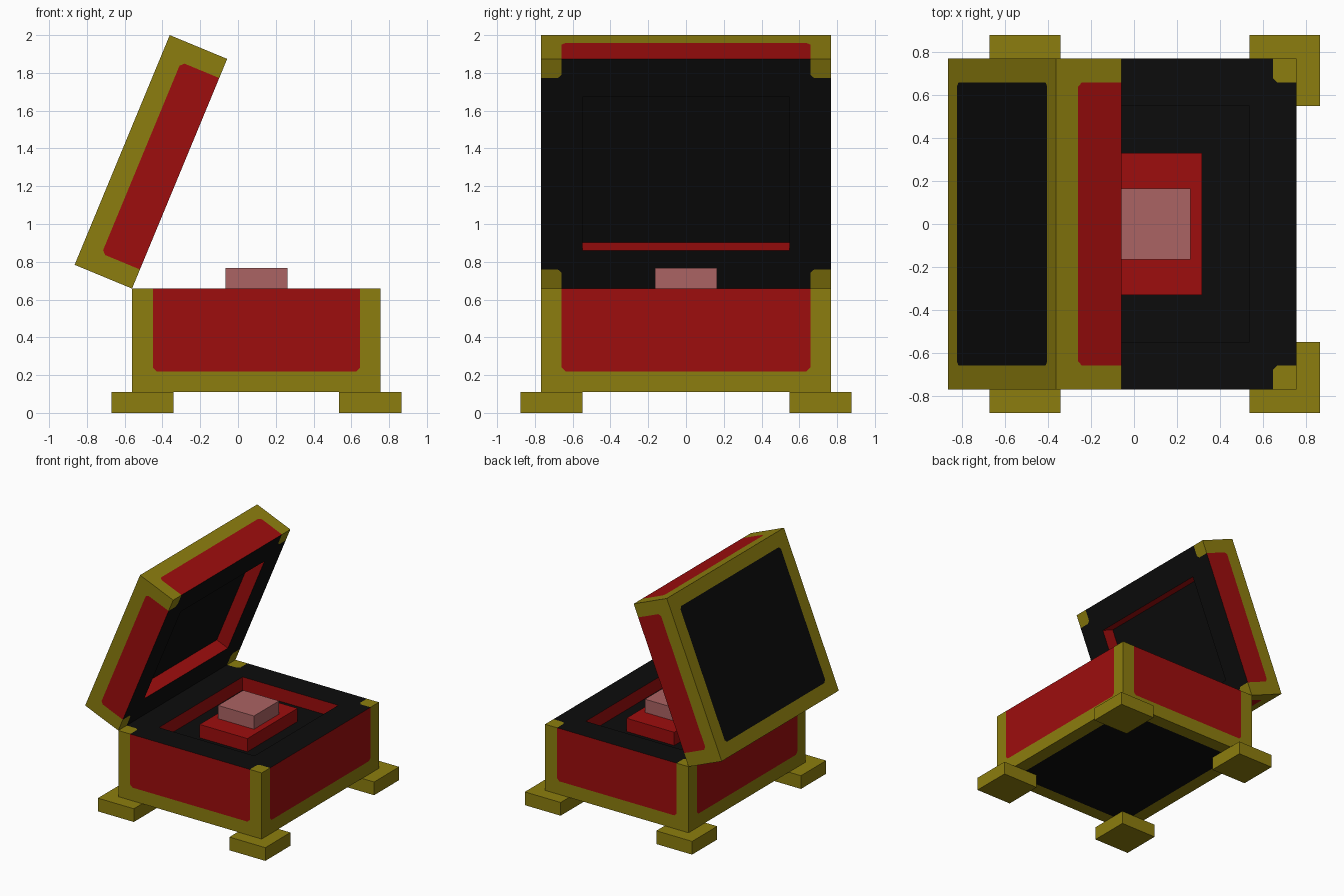
import bpy, bmesh, math
from mathutils import Matrix, Vector

if "Cube" in bpy.data.objects:
    bpy.data.objects.remove(bpy.data.objects["Cube"], do_unlink=True)

U = 0.10968                      # module that every part is a multiple of
HINGE_X, RIM_Z = -0.561, 6 * U   # hinge line of the lid
CX = HINGE_X + 6 * U             # centre of the lower box
TILT = math.radians(112.5)       # opening of the lid


def material(name, rgb):
    m = bpy.data.materials.new(name)
    m.use_nodes = True
    m.diffuse_color = (*rgb, 1)
    m.node_tree.nodes["Principled BSDF"].inputs["Base Color"].default_value = (*rgb, 1)
    return m


gold = material("gold", (0.265, 0.207, 0.0044))
red = material("red", (0.34, 0.004, 0.004))
black = material("black", (0.0037, 0.0037, 0.0037))
pink = material("pink", (0.41, 0.125, 0.125))


def make_object(name, bm, mats):
    mesh = bpy.data.meshes.new(name)
    bm.to_mesh(mesh)
    bm.free()
    for m in mats:
        mesh.materials.append(m)
    ob = bpy.data.objects.new(name, mesh)
    bpy.context.collection.objects.link(ob)
    return ob


def cuboid(sx, sy, sz):
    """Box mesh standing on z = 0."""
    bm = bmesh.new()
    bmesh.ops.create_cube(bm, size=1)
    bmesh.ops.scale(bm, vec=(sx, sy, sz), verts=bm.verts)
    bmesh.ops.translate(bm, vec=(0, 0, sz / 2), verts=bm.verts)
    return bm


def block(name, size, loc, mat):
    ob = make_object(name, cuboid(*size), [mat])
    ob.location = loc
    return ob


def tray(name, h):
    """Open box with gold borders, red side panels and a shallow recess."""
    a, b = 6 * U, 7 * U
    bm = cuboid(2 * a, 2 * b, h)
    # Border lines one module in from the edges
    cuts = [((s * (a - U), 0, 0), (1, 0, 0)) for s in (-1, 1)]
    cuts += [((0, s * (b - U), 0), (0, 1, 0)) for s in (-1, 1)]
    cuts += [((0, 0, U), (0, 0, 1))]
    for co, no in cuts:
        bmesh.ops.bisect_plane(bm, geom=bm.verts[:] + bm.edges[:] + bm.faces[:],
                               plane_co=co, plane_no=no)
    eps = 1e-4

    def on_hull(c):
        return ((abs(c.x) > a - eps) + (abs(c.y) > b - eps)
                + (c.z < eps or c.z > h - eps))

    corners = [v for v in bm.verts if on_hull(v.co) == 1]
    # Recess in the middle of the rim
    mid = [f for f in bm.faces if f.normal.z > 0.9 and f.calc_center_median().xy.length < eps]
    bmesh.ops.inset_individual(bm, faces=mid, thickness=U, use_even_offset=True)
    bmesh.ops.inset_individual(bm, faces=mid, thickness=0, depth=-U)
    # Clipped corners of the panels
    bmesh.ops.bevel(bm, geom=corners, offset=0.02, offset_type='OFFSET',
                    segments=1, profile=0.5, affect='VERTICES')
    bmesh.ops.recalc_face_normals(bm, faces=bm.faces)
    # Colours by direction and distance from the edges: 0 gold, 1 red, 2 black
    for f in bm.faces:
        c, n = f.calc_center_median(), f.normal
        in_x, in_y = abs(c.x) < a - U - eps, abs(c.y) < b - U - eps
        out_x, out_y = abs(c.x) > a - U + eps, abs(c.y) > b - U + eps
        if n.z > 0.9:
            f.material_index = 0 if out_x and out_y else 2
        elif n.z < -0.9:
            f.material_index = 2 if in_x and in_y else 0
        elif on_hull(c) == 0:
            f.material_index = 1
        else:
            inside = in_y if abs(n.x) > 0.5 else in_x
            f.material_index = 1 if inside and c.z > U + eps else 0
    return make_object(name, bm, [gold, red, black])


# Lower box and tilted lid
base = tray("chest_base", 5 * U)
base.location = (CX, 0, U)
lid = tray("chest_lid", 3 * U)
rot = Matrix.Rotation(TILT, 4, 'Y')
lid.matrix_world = Matrix.Translation(
    Vector((HINGE_X, 0, RIM_Z)) - rot @ Vector((6 * U, 0, 3 * U))) @ rot

# Feet
for sx, side in ((-1, "hinge"), (1, "open")):
    for sy, end in ((-1, "front"), (1, "back")):
        block(f"foot_{side}_{end}", (3 * U, 3 * U, U),
              (CX + sx * 5.5 * U, sy * 6.5 * U, 0), gold)

# Cushion and gem in the recess
block("cushion", (4 * U, 6 * U, U), (CX, 0, 5 * U), red)
block("gem", (3 * U, 3 * U, U), (CX, 0, 6 * U), pink)
